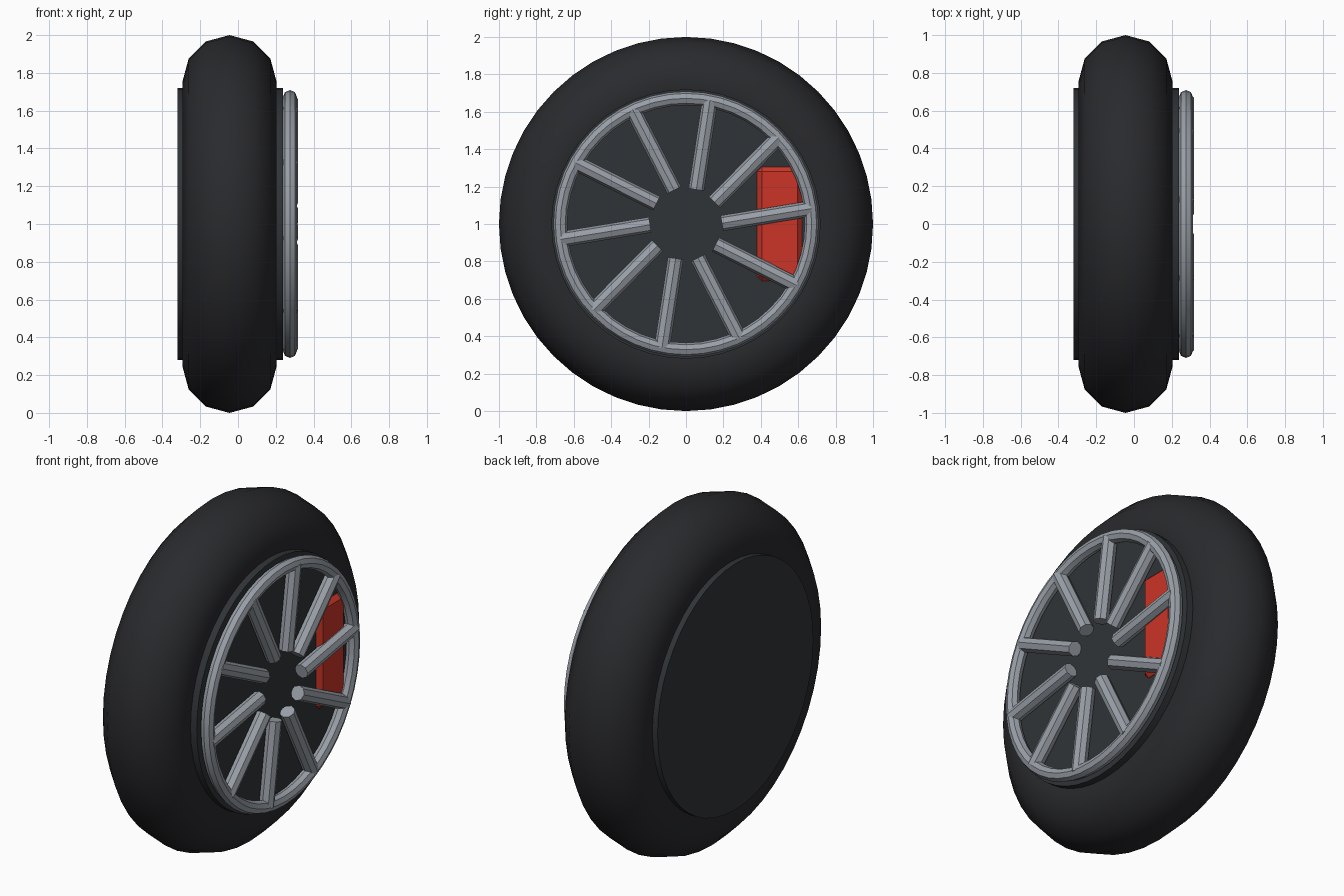
import bpy
from math import radians, cos, sin, pi
from mathutils import Vector

if "Cube" in bpy.data.objects:
    bpy.data.objects.remove(bpy.data.objects["Cube"])

AXLE_Z = 1.0
RIM_X = 0.275


def paint(obj, name, color):
    mat = bpy.data.materials.get(name) or bpy.data.materials.new(name)
    mat.diffuse_color = color
    mat.use_nodes = True
    mat.node_tree.nodes["Principled BSDF"].inputs["Base Color"].default_value = mat.diffuse_color
    obj.data.materials.append(mat)


def wheel_torus(name, x, major, minor, minor_segs):
    bpy.ops.mesh.primitive_torus_add(major_radius=major, minor_radius=minor,
                                     major_segments=48, minor_segments=minor_segs,
                                     location=(x, 0, AXLE_Z), rotation=(0, pi / 2, 0))
    obj = bpy.context.object
    obj.name = name
    return obj


def rod(name, a, b, radius, sides):
    a, b = Vector(a), Vector(b)
    bpy.ops.mesh.primitive_cylinder_add(vertices=sides, radius=radius,
                                        depth=(b - a).length, location=(a + b) / 2)
    obj = bpy.context.object
    obj.name = name
    obj.rotation_euler = (b - a).to_track_quat('Z', 'Y').to_euler()
    return obj


RUBBER = (0.022, 0.023, 0.026, 1)
DARK = (0.03, 0.034, 0.038, 1)
ALLOY = (0.32, 0.35, 0.39, 1)
RED = (0.6, 0.035, 0.02, 1)

# Tyre
tyre = wheel_torus("tyre", -0.045, 0.75, 0.25, 12)
bpy.ops.object.shade_smooth()
paint(tyre, "rubber", RUBBER)

# Wheel drum filling the tyre
drum = rod("wheel_drum", (-0.32, 0, AXLE_Z), (0.237, 0, AXLE_Z), 0.72, 48)
bpy.ops.object.shade_smooth_by_angle(angle=radians(30))
paint(drum, "dark_metal", DARK)

# Outer rim ring
ring = wheel_torus("rim_ring", RIM_X, 0.672, 0.037, 8)
bpy.ops.object.shade_smooth_by_angle(angle=radians(30))
paint(ring, "alloy", ALLOY)

# Ten spokes, each slightly turned off the radial direction
for i in range(10):
    ang = radians(9.3 + 36 * i)
    along = Vector((0, cos(ang), sin(ang)))
    side = Vector((0, -sin(ang), cos(ang)))
    base = Vector((RIM_X, 0, AXLE_Z)) - side * 0.027
    spoke = rod(f"spoke_{i + 1}", base + along * 0.19, base + along * 0.675, 0.042, 8)
    paint(spoke, "alloy", ALLOY)

# Brake caliper
bpy.ops.mesh.primitive_cube_add(size=1, location=(0.2, 0.5, AXLE_Z))
caliper = bpy.context.object
caliper.name = "brake_caliper"
caliper.scale = (0.13, 0.24, 0.61)
bpy.ops.object.transform_apply(location=False, rotation=False, scale=True)
bevel = caliper.modifiers.new("edge_bevel", 'BEVEL')
bevel.width = 0.025
bevel.segments = 1
paint(caliper, "caliper_red", RED)
